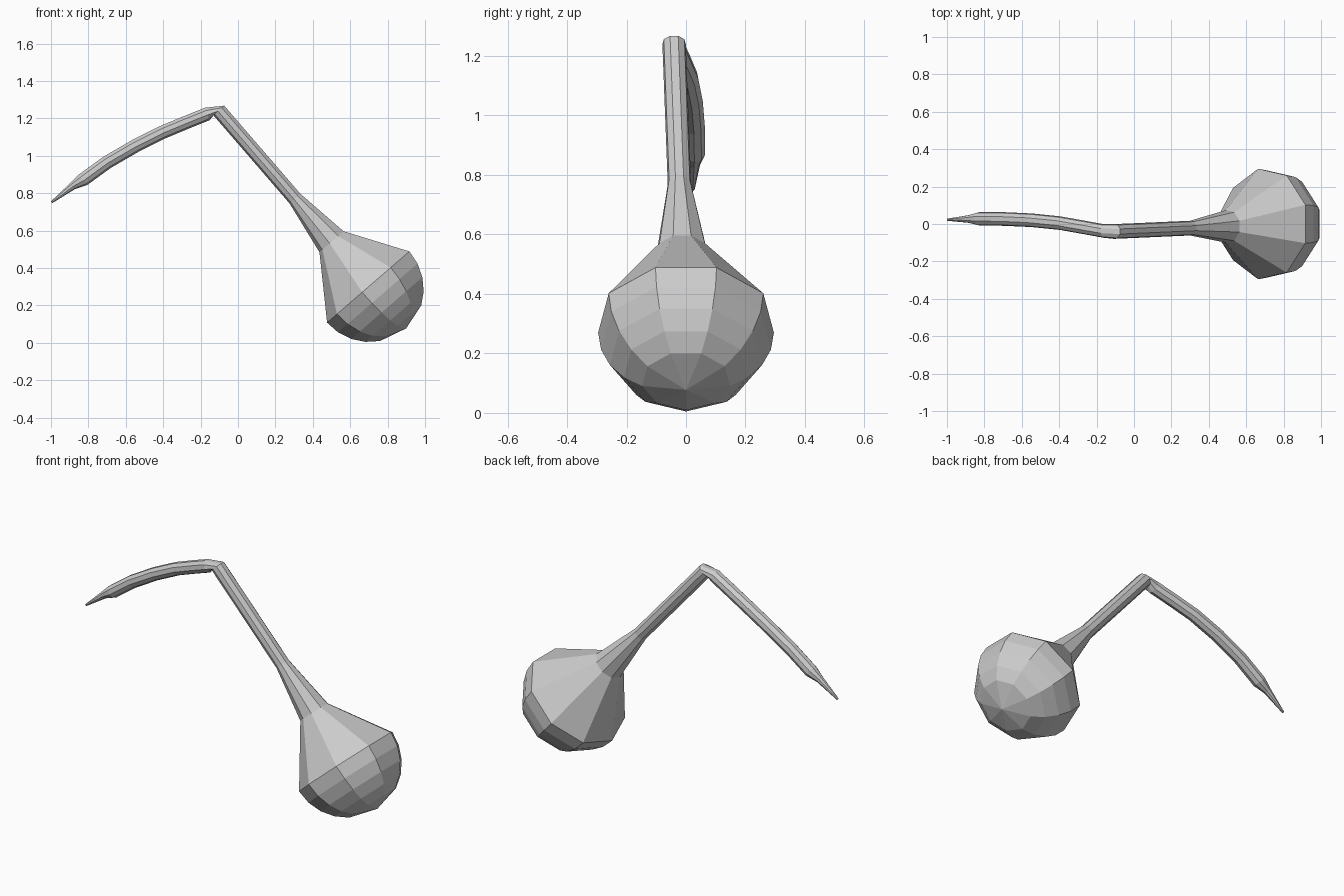
import bpy, bmesh, math
from mathutils import Vector

if "Cube" in bpy.data.objects:
    bpy.data.objects.remove(bpy.data.objects["Cube"])

SIDES = 9


def sweep(name, rings, start_tip=None):
    """Loft nine-sided rings (centre, radius, axis angle below +x in xz plane)."""
    bm = bmesh.new()
    loops = []
    for (x, y, z), r, ang in rings:
        a = math.radians(ang)
        u = Vector((math.sin(a), 0, math.cos(a)))
        v = Vector((0, 1, 0))
        loop = []
        for i in range(SIDES):
            p = math.radians(20 + 40 * i)
            loop.append(bm.verts.new(Vector((x, y, z)) + r * (u * math.cos(p) + v * math.sin(p))))
        loops.append(loop)
    for a, b in zip(loops, loops[1:]):
        for i in range(SIDES):
            j = (i + 1) % SIDES
            bm.faces.new((a[i], a[j], b[j], b[i]))
    bm.faces.new(loops[0])
    pole = bm.verts.new(start_tip)
    for i in range(SIDES):
        bm.faces.new((loops[-1][i], loops[-1][(i + 1) % SIDES], pole))
    bmesh.ops.recalc_face_normals(bm, faces=bm.faces)
    me = bpy.data.meshes.new(name)
    bm.to_mesh(me)
    bm.free()
    ob = bpy.data.objects.new(name, me)
    bpy.context.collection.objects.link(ob)
    return ob


# Bent handle, from the pointed tip to the elbow
rings = [
    ((-0.997, 0.023, 0.751), 0.006, -39),
    ((-0.885, 0.027, 0.838), 0.021, -39),
    ((-0.828, 0.028, 0.873), 0.037, -39),
    ((-0.70, 0.027, 0.966), 0.037, -34),
    ((-0.55, 0.020, 1.053), 0.037, -29),
    ((-0.40, 0.005, 1.128), 0.037, -25),
    ((-0.27, -0.018, 1.182), 0.037, -22),
    ((-0.165, -0.037, 1.224), 0.037, -20),
    # Elbow and straight neck
    ((-0.102, -0.040, 1.243), 0.040, 49),
    ((0.305, -0.022, 0.772), 0.040, 49),
    ((0.502, -0.013, 0.542), 0.088, 49),
]

# Round bulb: hemisphere at the end of the neck
R, AX = 0.300, 49.1
centre = Vector((0.703, 0, 0.304))
axis = Vector((math.cos(math.radians(AX)), 0, -math.sin(math.radians(AX))))
for t in (0, 15, 30, 45, 60):
    t = math.radians(t)
    rings.append((centre + axis * R * math.sin(t), R * math.cos(t), AX))

sweep("gourd_with_bent_stem", rings, centre + axis * R)
